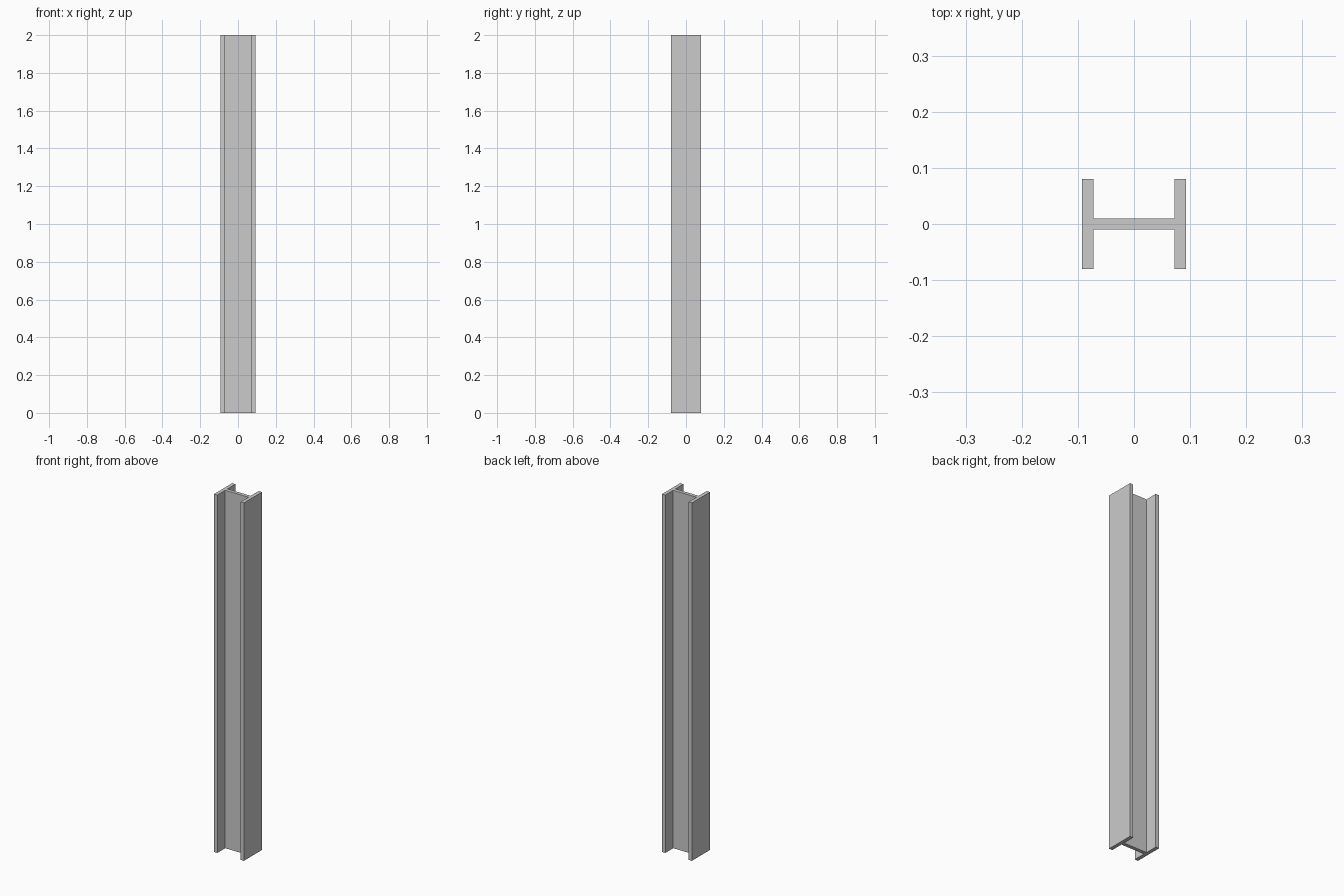
import bpy, bmesh

if "Cube" in bpy.data.objects:
    bpy.data.objects.remove(bpy.data.objects["Cube"])

LENGTH = 2.0
OUTER, INNER = 0.0925, 0.072   # flange faces in x
HALF_WIDTH = 0.08              # flange half width in y
HALF_WEB = 0.01                # web half thickness

# H-shaped cross-section: one quarter mirrored into all four
quarter = [(OUTER, HALF_WIDTH), (INNER, HALF_WIDTH), (INNER, HALF_WEB)]
top = quarter + [(-x, y) for x, y in reversed(quarter)]
profile = top + [(x, -y) for x, y in reversed(top)]

# Steel beam: profile extruded upward
bm = bmesh.new()
base = bm.faces.new([bm.verts.new((x, y, 0)) for x, y in profile])
result = bmesh.ops.extrude_face_region(bm, geom=[base], use_keep_orig=True)
verts = [v for v in result["geom"] if isinstance(v, bmesh.types.BMVert)]
bmesh.ops.translate(bm, verts=verts, vec=(0, 0, LENGTH))
bmesh.ops.recalc_face_normals(bm, faces=bm.faces)

mesh = bpy.data.meshes.new("h_beam")
bm.to_mesh(mesh)
bm.free()
beam = bpy.data.objects.new("h_beam", mesh)
bpy.context.collection.objects.link(beam)
